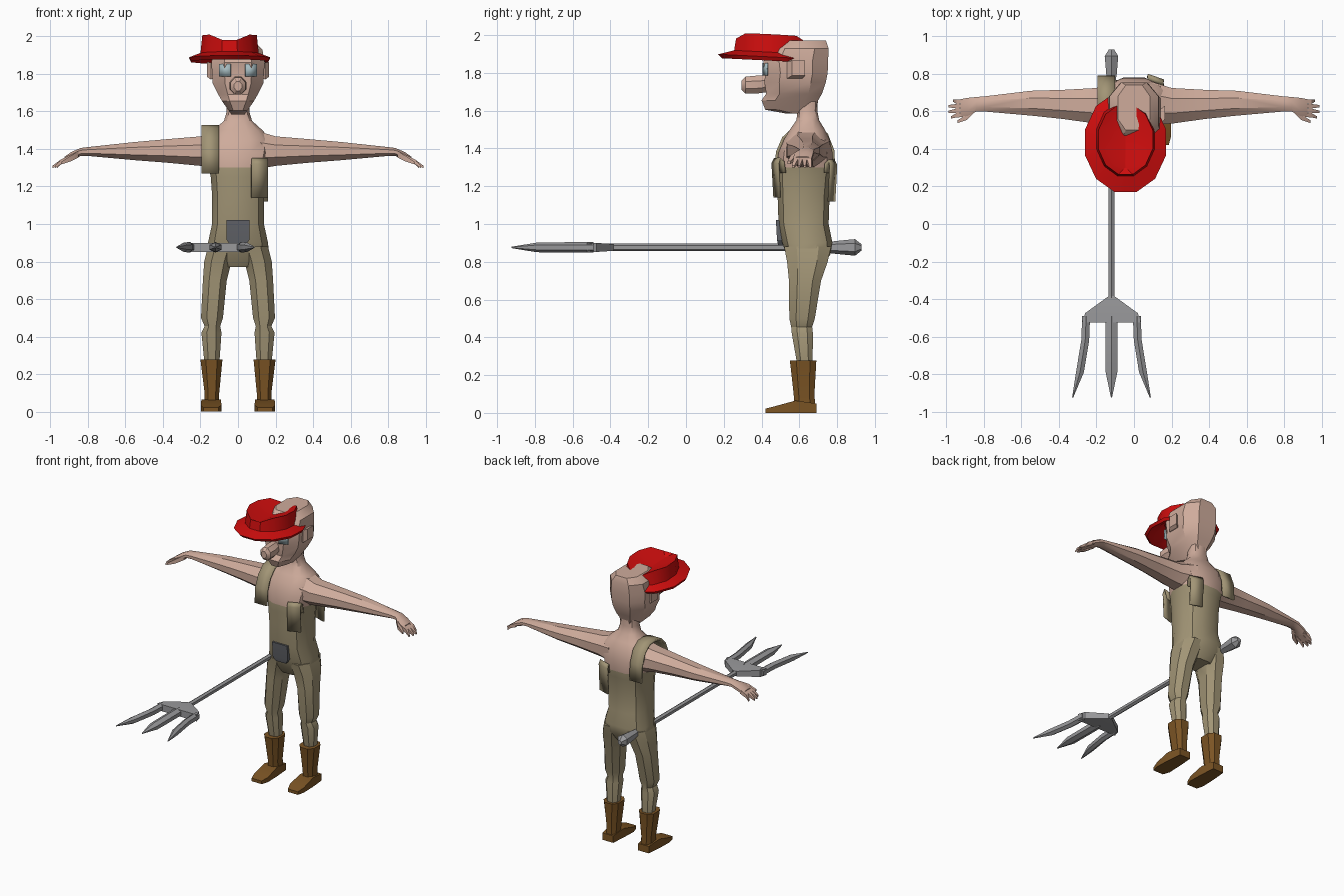
import bpy, bmesh
from math import sin, cos, pi, radians

cube = bpy.data.objects.get("Cube")
if cube:
    bpy.data.objects.remove(cube, do_unlink=True)


def material(name, r, g, b):
    m = bpy.data.materials.new(name)
    m.use_nodes = True
    m.diffuse_color = (r, g, b, 1)
    m.node_tree.nodes["Principled BSDF"].inputs["Base Color"].default_value = (r, g, b, 1)
    return m


SKIN = material("skin", .62, .41, .33)
CLOTH = material("khaki cloth", .36, .30, .18)
RED = material("hat red", .62, .004, .004)
LEATHER = material("boot leather", .20, .09, .018)
STEEL = material("fork steel", .32, .32, .33)
PATCH = material("dark patch", .12, .125, .14)
EYE = material("pale eye", .38, .50, .53)


def finish(name, bm, mats, angle=32):
    bmesh.ops.recalc_face_normals(bm, faces=bm.faces)
    mesh = bpy.data.meshes.new(name)
    bm.to_mesh(mesh)
    bm.free()
    for m in mats:
        mesh.materials.append(m)
    mesh.shade_smooth()
    mesh.set_sharp_from_angle(angle=radians(angle))
    obj = bpy.data.objects.new(name, mesh)
    bpy.context.collection.objects.link(obj)
    return obj


def loft(name, mats, axis, rings, n=8, power=1.0, side=1, rule=None, warp=None):
    """Skin through rings (position, u min, u max, v min, v max) along an axis."""
    bm = bmesh.new()
    loops = []

    def shape(a):
        c = cos(a)
        return abs(c) ** power * (1 if c > 0 else -1)

    reach = shape(pi / n)
    for t, u0, u1, v0, v1 in rings:
        loop = []
        for i in range(n):
            a = 2 * pi * (i + .5) / n
            u = (u0 + u1) / 2 + (u1 - u0) / 2 * shape(a) / reach
            v = (v0 + v1) / 2 + (v1 - v0) / 2 * shape(a - pi / 2) / reach
            x, y, z = {"x": (t, u, v), "y": (u, t, v), "z": (u, v, t)}[axis]
            loop.append(bm.verts.new((x * side, y, z)))
        loops.append(loop)
    for a, b in zip(loops, loops[1:]):
        for i in range(n):
            j = (i + 1) % n
            bm.faces.new((a[i], a[j], b[j], b[i]))
    bm.faces.new(loops[0])
    bm.faces.new(loops[-1])
    for f in bm.faces:
        if rule:
            f.material_index = rule(f.calc_center_median())
    if warp:
        for v in bm.verts:
            warp(v.co)
    return finish(name, bm, mats)


def centred(rows):
    """Rows (height, half width, front, back) become symmetric rings."""
    return [(z, -w, w, f, b) for z, w, f, b in rows]


def strip(name, mat, x, width, path, skew=0.0, thick=.008):
    """Flat band of (y, z) points; skew sets back its outer edge."""
    bm = bmesh.new()
    s = 1 if x > 0 else -1
    pairs = [(bm.verts.new((x - s * width / 2, y, z)),
              bm.verts.new((x + s * width / 2, y + skew, z))) for y, z in path]
    for (a, b), (c, d) in zip(pairs, pairs[1:]):
        bm.faces.new((a, b, d, c))
    obj = finish(name, bm, [mat])
    mod = obj.modifiers.new("thickness", "SOLIDIFY")
    mod.thickness = thick
    mod.offset = 0
    return obj


# Torso: cloth below the neckline, bare skin above
loft("torso", [CLOTH, SKIN], "z", centred([
    (.77, .09, .57, .72), (.84, .165, .53, .765), (.90, .16, .51, .775),
    (1.0, .138, .49, .755), (1.15, .138, .485, .76), (1.25, .145, .48, .77),
    (1.30, .155, .48, .78), (1.38, .175, .49, .775), (1.45, .175, .52, .76),
    (1.5, .13, .55, .735), (1.55, .075, .585, .705), (1.6, .06, .59, .695),
    (1.68, .06, .58, .70)]), n=12, power=.75, rule=lambda c: int(c.z > 1.3))

# Head, nose
loft("head", [SKIN], "z", centred([
    (1.585, .035, .53, .68), (1.605, .05, .42, .69), (1.655, .085, .40, .70),
    (1.69, .105, .425, .72), (1.75, .135, .415, .74), (1.80, .138, .42, .75),
    (1.86, .142, .41, .752), (1.93, .13, .45, .755), (1.972, .085, .50, .74)]),
    n=8, power=.75)
loft("nose", [SKIN], "y", [
    (.295, -.02, .02, 1.71, 1.76), (.315, -.04, .04, 1.69, 1.78),
    (.37, -.045, .045, 1.69, 1.785), (.44, -.03, .03, 1.70, 1.785)])


# Hat: brim and creased crown, tipped slightly backwards
def tip_hat(co):
    if co.z > 1.97:
        co.z = 1.955 + .05 * min(1, abs(co.x + .045) / .11)
    co.z -= .05 * (co.y - .44)


crown = (-.20, .11, .255, .65)
loft("hat", [RED], "z", [
    (1.94, -.15, .06, .31, .6), (1.89, *crown),
    (1.865, -.25, .16, .19, .68), (1.885, -.26, .17, .17, .70),
    (1.91, *crown), (1.98, -.19, .10, .265, .635), (1.95, -.05, -.04, .3, .6)],
    n=12, warp=tip_hat)

for side, label in ((1, "left"), (-1, "right")):
    # Eyes and ears
    strip(label + "_eye", EYE, side * .07, .062,
          [(.408, 1.852), (.408, 1.785)], skew=.022)
    loft(label + "_ear", [SKIN], "x", [
        (.12, .54, .60, 1.78, 1.85), (.145, .535, .615, 1.77, 1.86),
        (.165, .56, .63, 1.785, 1.865)], n=4, side=side)

    # Arm, palm, fingers, thumb
    loft(label + "_arm", [SKIN], "x", [
        (.09, .53, .76, 1.29, 1.50), (.20, .535, .725, 1.31, 1.467),
        (.38, .56, .715, 1.327, 1.452), (.55, .578, .71, 1.34, 1.437),
        (.80, .60, .68, 1.363, 1.41), (.84, .60, .677, 1.362, 1.405),
        (.89, .575, .672, 1.34, 1.383), (.925, .57, .665, 1.328, 1.358)],
        side=side)
    for i in range(4):
        y = .582 + .024 * i
        tip = .568 + .03 * i
        end = (.975, .988, .99, .965)[i]
        loft(f"{label}_finger_{i + 1}", [SKIN], "x", [
            (.90, y - .011, y + .011, 1.337, 1.365),
            (.945, y - .014, y + .01, 1.318, 1.343),
            (end, tip - .006, tip + .006, 1.298, 1.31)], n=4, side=side)
    loft(label + "_thumb", [SKIN], "x", [
        (.85, .595, .625, 1.355, 1.39), (.89, .555, .585, 1.335, 1.365),
        (.94, .538, .553, 1.318, 1.333)], n=4, side=side)

    # Trouser leg with a pinched knee
    loft(label + "_leg", [CLOTH], "z", [
        (.25, .10, .178, .59, .67), (.42, .088, .195, .56, .672),
        (.455, .095, .178, .557, .668), (.50, .08, .197, .547, .682),
        (.70, .06, .187, .545, .715), (.80, .035, .18, .535, .75),
        (.88, .01, .16, .52, .768)], power=.85, side=side)

    # Boot shaft and foot
    loft(label + "_boot_shaft", [LEATHER], "z", [
        (.02, .10, .178, .575, .685), (.10, .10, .178, .57, .68),
        (.277, .083, .20, .55, .69)], power=.75, side=side)
    loft(label + "_boot_foot", [LEATHER], "y", [
        (.42, .105, .185, 0, .022), (.47, .088, .198, 0, .035),
        (.58, .092, .195, 0, .065), (.69, .10, .185, 0, .05)], n=4, side=side)

# Worn strap over the right shoulder, loose strap ends on the left
strip("shoulder_strap", CLOTH, -.148, .095, [
    (.475, 1.27), (.483, 1.38), (.515, 1.455), (.565, 1.505), (.63, 1.52),
    (.69, 1.515), (.745, 1.475), (.778, 1.39), (.785, 1.27)], thick=.014)
strip("loose_strap_front", CLOTH, .115, .085, [
    (.495, 1.27), (.485, 1.33), (.468, 1.345), (.458, 1.32), (.468, 1.14)],
    skew=.03, thick=.012)
strip("loose_strap_back", CLOTH, .115, .085, [
    (.765, 1.27), (.77, 1.32), (.785, 1.335), (.795, 1.31), (.785, 1.12)],
    skew=-.03, thick=.012)

# Patch on the front of the trousers
loft("front_patch", [PATCH], "z", centred([
    (.885, .04, .488, .53), (.915, .06, .482, .52), (1.02, .06, .476, .51)]), n=4)

# Fork: shaft, end knob, shoulder plate and three tines
AXIS_X, AXIS_Z = -.12, .876


def fork_ring(y, w, h, dx=0):
    x = AXIS_X + dx
    return (y, x - w, x + w, AXIS_Z - h, AXIS_Z + h)


loft("fork_shaft", [STEEL], "y",
     [fork_ring(-.42, .015, .017), fork_ring(.80, .015, .017)], n=6)
loft("fork_knob", [STEEL], "y", [
    fork_ring(.75, .02, .025), fork_ring(.80, .028, .03),
    fork_ring(.895, .036, .038), fork_ring(.93, .014, .014)], n=6)
loft("fork_plate", [STEEL], "y", [
    fork_ring(-.385, .016, .018), fork_ring(-.475, .14, .024),
    fork_ring(-.525, .157, .024)], n=4)
for s, label in ((-1, "right"), (0, "middle"), (1, "left")):
    w = .021 if s else .031
    loft(label + "_tine", [STEEL], "y", [
        fork_ring(-.49, w, .024, s * .135), fork_ring(-.62, w, .024, s * .14),
        fork_ring(-.79, w, .022, s * .168),
        fork_ring(-.925, .003, .003, s * .207)], n=6)
